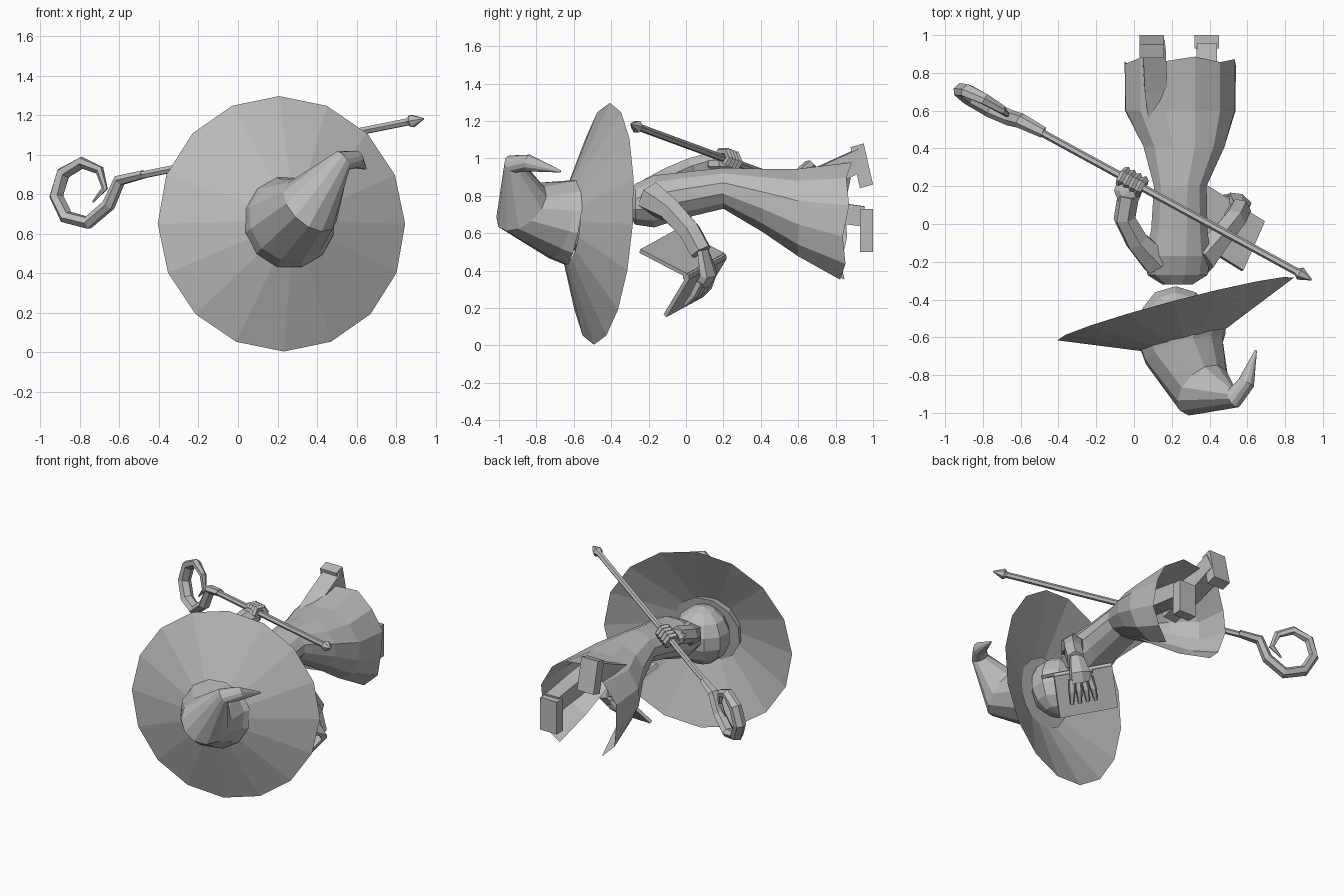
import bpy, bmesh, math
from mathutils import Vector, Matrix

if "Cube" in bpy.data.objects:
    bpy.data.objects.remove(bpy.data.objects["Cube"])

grey = bpy.data.materials.new("plain_grey")
grey.use_nodes = True
COLOUR = (0.5, 0.5, 0.5, 1)
grey.diffuse_color = COLOUR
grey.node_tree.nodes["Principled BSDF"].inputs["Base Color"].default_value = COLOUR


def finish(name, bm):
    bmesh.ops.recalc_face_normals(bm, faces=bm.faces)
    mesh = bpy.data.meshes.new(name)
    bm.to_mesh(mesh)
    bm.free()
    mesh.materials.append(grey)
    obj = bpy.data.objects.new(name, mesh)
    bpy.context.collection.objects.link(obj)


def skin(bm, rings, cap_start=True, cap_end=True):
    """Join rings of points with quads; returns the quads row by row."""
    loops = [[bm.verts.new(p) for p in ring] for ring in rings]
    n = len(loops[0])
    rows = [[bm.faces.new((a[i], a[(i + 1) % n], b[(i + 1) % n], b[i])) for i in range(n)]
            for a, b in zip(loops, loops[1:])]
    if cap_start:
        bm.faces.new(loops[0])
    if cap_end:
        bm.faces.new(loops[-1])
    return rows


def add_tube(bm, points, radii, sides=6, ref=(0, 0, 1), caps=True, flat=1.0, phase=0.5):
    """Sweep a polygon along a path without twisting."""
    pts = [Vector(p) for p in points]
    rings, u = [], None
    for i, (p, r) in enumerate(zip(pts, radii)):
        t = Vector()
        if i > 0:
            t += (p - pts[i - 1]).normalized()
        if i < len(pts) - 1:
            t += (pts[i + 1] - p).normalized()
        t.normalize()
        u = t.cross(Vector(ref)) if u is None else u - t * u.dot(t)
        u.normalize()
        v = t.cross(u)
        angles = [2 * math.pi * (k + phase) / sides for k in range(sides)]
        rings.append([p + r * (math.cos(a) * u + flat * math.sin(a) * v) for a in angles])
    skin(bm, rings, caps, caps)


def tube(name, points, radii, **options):
    bm = bmesh.new()
    add_tube(bm, points, radii, **options)
    finish(name, bm)


def slab(name, corner, a, b, c):
    """Box spanned by three edge vectors."""
    bm = bmesh.new()
    corner, a, b, c = map(Vector, (corner, a, b, c))
    base = [corner, corner + a, corner + a + b, corner + b]
    skin(bm, [base, [p + c for p in base]])
    finish(name, bm)


def ball(name, centre, size, segments=10, rings=7):
    bm = bmesh.new()
    bmesh.ops.create_uvsphere(bm, u_segments=segments, v_segments=rings, radius=1)
    bmesh.ops.transform(bm, verts=bm.verts,
                        matrix=Matrix.Translation(centre) @ Matrix.Diagonal((*size, 1)))
    finish(name, bm)


# Hat: wide shallow brim and a bent, curling crown
tube("hat_brim", [(0.22, -0.45, 0.65), (0.265, -0.62, 0.662)], [0.648, 0.215],
     sides=16, caps=False, phase=0)
tube("hat_crown",
     [(0.255, -0.6, 0.66), (0.265, -0.67, 0.672), (0.365, -0.88, 0.74),
      (0.53, -0.92, 0.97), (0.595, -0.84, 0.975), (0.645, -0.67, 0.93)],
     [0.24, 0.22, 0.163, 0.055, 0.045, 0.006], sides=12)

# Head
ball("head", (0.22, -0.5, 0.67), (0.19, 0.175, 0.2))

# Robe: y, centre x, half width, centre z, half height, front squareness
sections = [(-0.32, 0.23, 0.08, 0.76, 0.06, 1), (-0.27, 0.23, 0.16, 0.755, 0.11, 1),
            (-0.17, 0.23, 0.175, 0.77, 0.14, 1), (-0.03, 0.24, 0.15, 0.80, 0.125, 1),
            (0.2, 0.245, 0.14, 0.84, 0.11, 1), (0.41, 0.265, 0.215, 0.775, 0.17, 0.9),
            (0.6, 0.245, 0.29, 0.71, 0.235, 0.65), (0.855, 0.245, 0.29, 0.665, 0.315, 0.4)]
SIDES = 12


def robe_ring(section, fray=0.0, lean=0.0):
    y, cx, rx, cz, rz, power = section
    ring = []
    for k in range(SIDES):
        a = 2 * math.pi * (k + 0.5) / SIDES
        c, s = math.cos(a), math.sin(a)
        if s < 0:
            c = math.copysign(abs(c) ** power, c)
        ring.append((cx + 1.03 * rx * c, y + fray * (-1) ** k + lean * s, cz + 1.03 * rz * s))
    return ring


bm = bmesh.new()
rings = [robe_ring(s) for s in sections[:-1]] + [robe_ring(sections[-1], 0.012, 0.02)]
rows = skin(bm, rings, cap_end=False)
# Slit up the front of the skirt
front = min(range(SIDES), key=lambda i: rows[-1][i].calc_center_median().z)
bmesh.ops.delete(bm, geom=[rows[-1][front], rows[-2][front]], context='FACES_ONLY')
finish("robe", bm)

# Legs and boots
tube("right_leg", [(0.14, 0.5, 0.81), (0.115, 0.72, 0.895), (0.105, 0.95, 1.0)],
     [0.08, 0.085, 0.085], sides=4)
slab("right_boot", (0.03, 0.95, 1.08), (0.13, 0, 0), (0, 0.05, -0.22), (0, -0.07, -0.02))
tube("left_leg", [(0.36, 0.45, 0.78), (0.385, 0.72, 0.72), (0.385, 0.95, 0.69)],
     [0.08, 0.08, 0.075], sides=4)
slab("left_boot", (0.32, 0.93, 0.5), (0.13, 0, 0), (0, 0.07, 0), (0, 0, 0.23))

# Sleeved arms
tube("right_arm", [(0.12, -0.2, 0.81), (0.015, -0.09, 0.89), (-0.05, 0.03, 0.945),
                   (-0.03, 0.15, 0.98)], [0.085, 0.065, 0.06, 0.058])
tube("left_arm", [(0.35, -0.19, 0.79), (0.45, -0.08, 0.72), (0.53, 0.02, 0.61),
                  (0.56, 0.08, 0.5)], [0.09, 0.068, 0.064, 0.062])

# Staff with spiral crook
TIP_X, TIP_Y, TIP_Z, SLOPE, RISE = 0.93, -0.29, 1.18, 0.545, 0.2


def on_staff(x):
    return Vector((x, TIP_Y + (TIP_X - x) * SLOPE, TIP_Z - (TIP_X - x) * RISE))


def on_crook(x, z):
    return (x, on_staff(x).y + (z - 0.85) * 0.12, z)


plane_normal = (SLOPE, 1, 0)
tube("staff_shaft", [on_staff(0.9), on_staff(-0.5)], [0.02, 0.02], ref=plane_normal)
tube("staff_point", [on_staff(0.86), on_staff(0.88), on_staff(0.94)], [0.02, 0.036, 0.004],
     ref=plane_normal)
crook = [(-0.48, 0.9), (-0.6, 0.87), (-0.655, 0.745), (-0.76, 0.655), (-0.87, 0.685),
         (-0.92, 0.79), (-0.885, 0.905), (-0.79, 0.96), (-0.7, 0.92), (-0.675, 0.83),
         (-0.735, 0.76)]
tube("staff_crook", [on_crook(x, z) for x, z in crook],
     [0.023, 0.031, 0.033, 0.034, 0.034, 0.033, 0.032, 0.028, 0.022, 0.015, 0.004],
     ref=plane_normal, flat=1.3)

# Right hand gripping the staff
along = (on_staff(-1) - on_staff(1)).normalized()
side = along.cross(Vector((0, 0, 1))).normalized()
up = side.cross(along)
grip = on_staff(-0.01)
bm = bmesh.new()
for i in range(4):
    mid = grip + along * (0.036 * (i - 1.5))
    arc = [mid + 0.042 * (math.cos(a) * side + math.sin(a) * up)
           for a in (math.radians(d) for d in range(-60, 241, 60))]
    add_tube(bm, arc, [0.021] * 5 + [0.012], sides=5, ref=along)
finish("right_fingers", bm)
ball("right_palm", grip - Vector((0.02, 0.045, 0.02)), (0.08, 0.085, 0.05), 8, 5)

# Open book: two boards hinged on a slanting spine
spine_start = Vector((0.68, 0.0, 0.365))
spine = Vector((-0.32, 0.2, 0.11))
upper = Vector((-0.11, -0.25, 0.13))
lower = Vector((-0.15, -0.12, -0.2))
upper_out = spine.cross(upper).normalized()
lower_out = lower.cross(spine).normalized()
slab("book_upper_board", spine_start, spine, upper, upper_out * 0.022)
slab("book_lower_board", spine_start, spine, lower, lower_out * 0.022)
tube("book_spine", [spine_start, spine_start + spine], [0.022, 0.022], sides=6)

# Left hand spread over the back of the book
across = spine.normalized()
palm = spine_start + spine * 0.42 + lower_out * 0.05
bm = bmesh.new()
add_tube(bm, [(0.56, 0.09, 0.51), palm, palm + lower * 0.2], [0.05, 0.075, 0.075],
         sides=6, ref=lower_out, flat=0.55)
for i in range(4):
    spread = across * (i - 1.5)
    root = palm + lower * 0.12 + spread * 0.04
    add_tube(bm, [root, root + lower * 0.28 + spread * 0.008 + lower_out * 0.01,
                  root + lower * 0.58 + spread * 0.014],
             [0.024, 0.023, 0.013], sides=5, ref=lower_out)
add_tube(bm, [palm, palm + across * 0.08 + upper * 0.1, palm + across * 0.1 + upper * 0.25],
         [0.024, 0.022, 0.012], sides=5, ref=lower_out)
finish("left_hand", bm)
